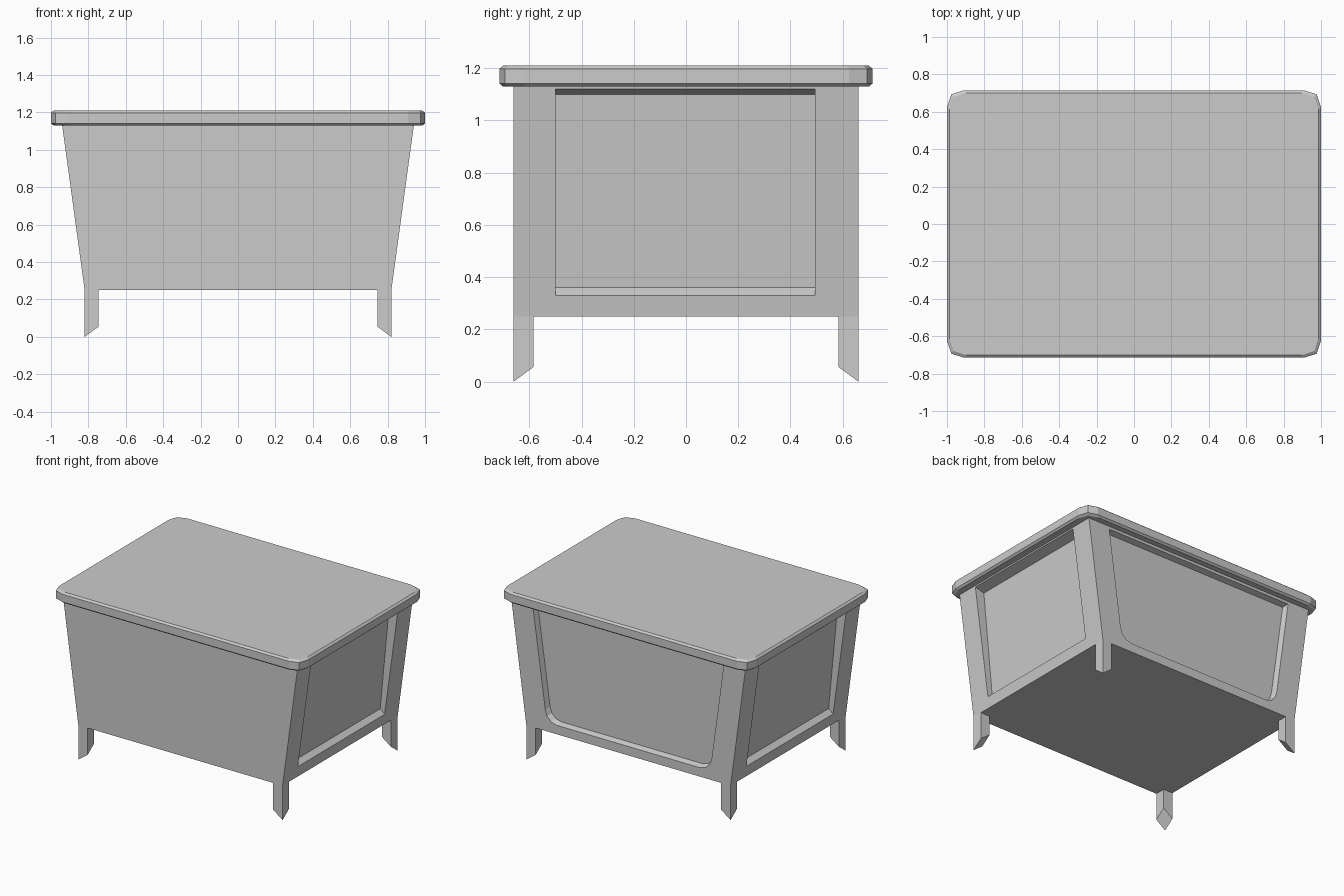
import bpy, bmesh
from mathutils import Vector

if "Cube" in bpy.data.objects:
    bpy.data.objects.remove(bpy.data.objects["Cube"])


def loft(name, rings):
    """Closed solid through a stack of equal-length rings."""
    bm = bmesh.new()
    vs = [[bm.verts.new(p) for p in ring] for ring in rings]
    n = len(rings[0])
    for a, b in zip(vs, vs[1:]):
        for i in range(n):
            j = (i + 1) % n
            bm.faces.new((a[i], a[j], b[j], b[i]))
    bm.faces.new(vs[0][::-1])
    bm.faces.new(vs[-1])
    bmesh.ops.recalc_face_normals(bm, faces=bm.faces)
    me = bpy.data.meshes.new(name)
    bm.to_mesh(me)
    bm.free()
    ob = bpy.data.objects.new(name, me)
    bpy.context.collection.objects.link(ob)
    return ob


def carve(body, outer, inner):
    """Cut a recess running from the outer rim to the inner panel."""
    outside = [Vector(o) * 2 - Vector(i) for o, i in zip(outer, inner)]
    cutter = loft("recess_cutter", [outside, inner])
    cutter.hide_render = True
    mod = body.modifiers.new("recess", 'BOOLEAN')
    mod.operation = 'DIFFERENCE'
    mod.solver = 'EXACT'
    mod.object = cutter
    bpy.context.view_layer.objects.active = body
    bpy.ops.object.modifier_apply(modifier=mod.name)
    bpy.data.objects.remove(cutter)


def half_width(z):
    return 0.82 + 0.12 * (z - 0.25) / 0.88


def rect(hx, hy, z):
    return [(-hx, -hy, z), (hx, -hy, z), (hx, hy, z), (-hx, hy, z)]


# Tapered body
body = loft("body", [rect(0.82, 0.66, 0.25), rect(0.94, 0.66, 1.13)])

# Side recesses, deeper toward the top
y0, y1 = -0.50, 0.495
for s in (-1, 1):
    def side(zb, zt, db, dt):
        xb, xt = s * (half_width(zb) - db), s * (half_width(zt) - dt)
        return [(xb, y0, zb), (xb, y1, zb), (xt, y1, zt), (xt, y0, zt)]
    carve(body, side(0.33, 1.12, 0, 0), side(0.36, 1.10, 0.04, 0.07))


# Back recess: tapered, rounded lower corners
def back(inset, y):
    right = [(0.575, 0.315), (0.62, 0.327), (0.653, 0.36), (0.668, 0.405), (0.765, 1.11)]
    pts = right + [(-x, z) for x, z in reversed(right)]
    return [(x * (1 - inset / 0.72), y, 0.71 + (z - 0.71) * (1 - inset / 0.4)) for x, z in pts]


carve(body, back(0, 0.66), back(0.012, 0.62))

# Corner legs with slanted feet, lowest at the outer corner
for sx, nx in ((-1, "left"), (1, "right")):
    for sy, ny in ((-1, "front"), (1, "back")):
        plan = [(0.82, 0.66, 0.0), (0.745, 0.66, 0.055), (0.745, 0.585, 0.11), (0.82, 0.585, 0.055)]
        foot = [(sx * x, sy * y, z) for x, y, z in plan]
        top = [(x, y, 0.25) for x, y, z in foot]
        loft(f"{ny}_{nx}_leg", [foot, top])

# Lid with clipped round corners and a small edge bevel
corner = [(1.0, 0.625), (0.977, 0.693), (0.91, 0.715)]
outline = (corner + [(-x, y) for x, y in reversed(corner)]
           + [(-x, -y) for x, y in corner] + [(x, -y) for x, y in reversed(corner)])


def lid_ring(inset, z):
    return [(x * (1 - inset), y * (1 - inset / 0.715), z) for x, y in outline]


loft("lid", [lid_ring(0.014, 1.13), lid_ring(0, 1.142), lid_ring(0, 1.198), lid_ring(0.014, 1.21)])
